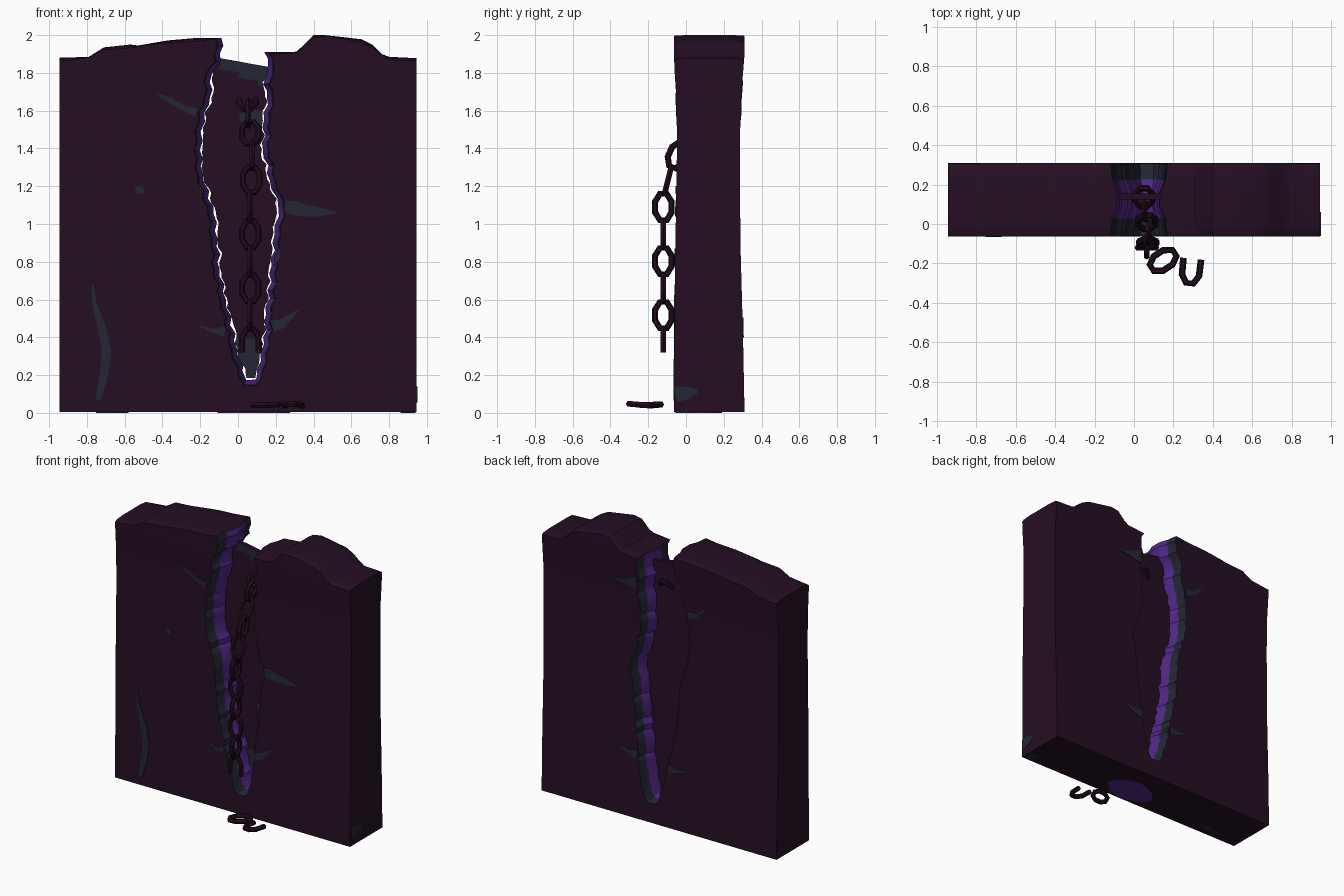
import bpy, bmesh, math, random
from mathutils import Vector, Matrix

if "Cube" in bpy.data.objects:
    bpy.data.objects.remove(bpy.data.objects["Cube"])
random.seed(4)

def mat(name, c):
    m = bpy.data.materials.new(name)
    m.diffuse_color = (*c, 1)
    m.use_nodes = True
    m.node_tree.nodes["Principled BSDF"].inputs["Base Color"].default_value = m.diffuse_color
    return m

STONE = mat("dark plum stone", (0.0185, 0.0047, 0.0168))
PURPLE = mat("glowing purple", (0.088, 0.021, 0.25))
SLATE = mat("slate stain", (0.0170, 0.0205, 0.0345))
IRON = mat("chain iron", (0.0145, 0.0034, 0.0115))

def finish(bm, name, mats, smooth=None):
    bmesh.ops.recalc_face_normals(bm, faces=bm.faces)
    me = bpy.data.meshes.new(name)
    bm.to_mesh(me)
    bm.free()
    for m in mats:
        me.materials.append(m)
    ob = bpy.data.objects.new(name, me)
    bpy.context.collection.objects.link(ob)
    if smooth:
        bpy.ops.object.select_all(action='DESELECT')
        ob.select_set(True)
        bpy.context.view_layer.objects.active = ob
        bpy.ops.object.shade_smooth_by_angle(angle=math.radians(smooth))
    return ob

def lerp_table(t, pts):
    if t <= pts[0][0]:
        return pts[0][1]
    for (a, va), (b, vb) in zip(pts, pts[1:]):
        if t <= b:
            return va + (vb - va) * (t - a) / (b - a)
    return pts[-1][1]

# slightly waisted front and back of the wall, y by height
KNOTS = [0, 0.4, 0.9, 1.4, 1.65, 1.8, 1.9]
front_y = lambda z: lerp_table(z, list(zip(KNOTS, [-.063, -.06, -.056, -.048, -.05, -.06, -.064])))
back_y = lambda z: lerp_table(z, list(zip(KNOTS, [.31, .302, .288, .285, .29, .302, .31])))

# crack outline
left = [(-.12, 1.985), (-.12, 1.86), (-.17, 1.79), (-.18, 1.67), (-.21, 1.59), (-.235, 1.39), (-.215, 1.26),
        (-.16, 1.05), (-.14, .92), (-.13, .76), (-.095, .6), (-.035, .33), (0, .2), (.03, .145)]
right = [(.1, .145), (.13, .22), (.17, .36), (.18, .52), (.21, .78), (.225, .94), (.245, 1.09), (.2, 1.23),
         (.165, 1.39), (.17, 1.55), (.185, 1.67), (.165, 1.74), (.19, 1.84), (.17, 1.91)]

def jagged(pts):
    out = [pts[0]]
    for (a, b), (c, d) in zip(pts, pts[1:]):
        n = max(1, round(math.hypot(c - a, d - b) / 0.045))
        for k in range(1, n + 1):
            j = (0.010 if len(out) % 2 else -0.008) * (k < n)
            out.append((a + (c - a) * k / n + j, b + (d - b) * k / n))
    return out

left, right = jagged(left), jagged(right)
crack = left + right
left_x = lambda z: lerp_table(z, [(q, p) for p, q in reversed(left)])
right_x = lambda z: lerp_table(z, [(q, p) for p, q in right])

# wall: one outline swept through depth, with a ridge inside the crack
X, BASE = 0.946, 0.004
top_l = [(-X, 1.88), (-.79, 1.885), (-.71, 1.935), (-.57, 1.95), (-.53, 1.945), (-.37, 1.972), (-.22, 1.985)]
top_r = [(.31, 1.912), (.345, 1.945), (.40, 2.0), (.46, 2.0), (.655, 1.978), (.71, 1.95), (.76, 1.90), (.8, 1.885), (X, 1.878)]
outline = [(-X, BASE)] + top_l + crack + top_r + [(X, BASE)]
c0, c1 = 1 + len(top_l), 1 + len(top_l) + len(crack)
RINGS = [(0, 0, .02), (.05, .003, .006), (.24, .009, 0), (.40, .032, 0), (.62, .032, 0), (.78, .009, 0), (.95, .003, .006), (1, 0, .018)]
bm = bmesh.new()
rings = []
for t, inset, drop in RINGS:
    ring = []
    for i, (x, z) in enumerate(outline):
        if c0 <= i < c1 and inset:
            a, b = outline[max(i - 2, c0)], outline[min(i + 2, c1 - 1)]
            n = Vector((-(b[1] - a[1]), b[0] - a[0])).normalized()
            x, z = x + n.x * inset, z + (n.y * inset if z < 0.4 else 0)
        if z > 1.87:
            z -= drop * (0.6 + 0.4 * math.sin(i * 2.1))
        ring.append(bm.verts.new((x, t, z)))
    rings.append(ring)
N = len(outline)
for j, (r, s) in enumerate(zip(rings, rings[1:])):
    for i in range(N):
        k = (i + 1) % N
        f = bm.faces.new((r[i], r[k], s[k], s[i]))
        if c0 <= i < c1 - 1:
            f.material_index = 2 if j in (0, 1, 5, 6) else 1
bm.faces.new(rings[0])
bm.faces.new(rings[-1])
for z in KNOTS[1:-1]:
    bmesh.ops.bisect_plane(bm, geom=bm.verts[:] + bm.edges[:] + bm.faces[:], plane_co=(0, 0, z), plane_no=(0, 0, 1), dist=1e-5)
for v in bm.verts:
    f, b = front_y(v.co.z), back_y(v.co.z)
    v.co.y = f + v.co.y * (b - f)
bmesh.ops.triangulate(bm, faces=[f for f in bm.faces if len(f.verts) > 4])
finish(bm, "cracked_wall", [STONE, PURPLE, SLATE], 35)

# thin slab hanging in the middle of the crack
bm = bmesh.new()
ROWS, COLS = 64, 10
sides = []
for y in (.125, .155):
    random.seed(7)
    grid = []
    for r in range(ROWS + 1):
        t = r / ROWS
        gl, gr = random.uniform(.032, .046), random.uniform(.032, .046)
        row = []
        for c in range(COLS + 1):
            u = c / COLS
            z = .185 + t * (1.88 - .05 * u - .185)
            a, b = left_x(z) + gl, right_x(z) - gr
            if t > .96:
                a, b = left_x(z) + .015, right_x(z) - .015
            row.append(bm.verts.new((a + (b - a) * u, y, z)))
        grid.append(row)
    sides.append(grid)
    for r in range(ROWS):
        for c in range(COLS):
            f = bm.faces.new((grid[r][c], grid[r][c + 1], grid[r + 1][c + 1], grid[r + 1][c]))
            p = f.calc_center_median()
            stain = (p.z > 1.79 - .45 * p.x or p.z < .40
                     or (p.x > 0 and abs(p.z - 1.56) < .02 + .15 * p.x))
            f.material_index = 1 if stain and y < .13 else 0
A, B = sides
rim = lambda g: g[0] + [row[-1] for row in g[1:]] + g[-1][-2::-1] + [row[0] for row in g[-2:0:-1]]
ra, rb = rim(A), rim(B)
for i in range(len(ra)):
    k = (i + 1) % len(ra)
    bm.faces.new((ra[i], ra[k], rb[k], rb[i]))
finish(bm, "crack_slab", [STONE, SLATE])

# thin stain plates that taper along a path of (u, v, half width)
def stains(name, paths, place, material):
    bm = bmesh.new()
    for path in paths:
        secs = []
        for i, (u, v, w) in enumerate(path):
            a, b = path[max(i - 1, 0)], path[min(i + 1, len(path) - 1)]
            n = Vector((a[1] - b[1], b[0] - a[0])).normalized() * w
            secs.append([bm.verts.new(place(u + s * n.x, v + s * n.y, d))
                         for s, d in ((1, -.004), (-1, -.004), (-1, .004), (1, .004))])
        for p, q in zip(secs, secs[1:]):
            for k in range(4):
                bm.faces.new((p[k], p[(k + 1) % 4], q[(k + 1) % 4], q[k]))
        bm.faces.new(secs[0])
        bm.faces.new(secs[-1])
    finish(bm, name, [material])

stains("front_stains", [
    [(-.43, 1.69, .004), (-.36, 1.655, .015), (-.29, 1.615, .014), (-.22, 1.59, .022)],
    [(.25, 1.09, .03), (.30, 1.085, .04), (.36, 1.07, .03), (.42, 1.065, .026), (.52, 1.06, .004)],
    [(.18, .46, .03), (.23, .47, .025), (.32, .545, .004)],
    [(-.2, .46, .004), (-.13, .435, .012), (-.07, .43, .028)],
    [(-.545, 1.19, .008), (-.52, 1.18, .022), (-.495, 1.17, .008)],
    [(.193, .78, .004), (.208, .83, .016), (.222, .87, .004)],
    [(-.77, .68, .004), (-.76, .58, .012), (-.72, .45, .022), (-.695, .32, .026), (-.71, .2, .022), (-.74, .07, .015)],
], lambda u, v, d: (u, front_y(v) + d, v), SLATE)
stains("back_stains", [
    [(.38, 1.70, .004), (.28, 1.70, .02), (.19, 1.71, .05)],
    [(-.36, 1.66, .004), (-.29, 1.60, .015), (-.22, 1.58, .03)],
    [(.33, .50, .004), (.24, .47, .018), (.18, .46, .035)],
    [(-.2, .44, .004), (-.13, .43, .015), (-.07, .43, .03)],
], lambda u, v, d: (u, back_y(v) - d, v), SLATE)
stains("end_stain", [[(-.055, .095, .04), (0, .105, .035), (.06, .115, .012)]],
       lambda u, v, d: (X - d, u, v), SLATE)
stains("base_glow", [[(-.1, .03, .03), (-.03, .05, .09), (.1, .07, .12), (.2, .07, .09), (.27, .08, .03)]],
       lambda u, v, d: (u, v, BASE + d), PURPLE)
stains("base_stain", [[(-.75, .0, .01), (-.66, .01, .03), (-.58, .02, .01)], [(.86, -.01, .045), (.94, -.01, .04)]],
       lambda u, v, d: (u, v, BASE + d), SLATE)

# chain links: eight-sided loops with six-sided wire; open ones are broken
def link(bm, pos, rot, opened=False, r=.017):
    pts = [(.047 * math.cos(a), .075 * math.sin(a)) for a in (math.pi / 4 * (i + .5) for i in range(8))]
    if opened:
        pts = [(-.045, -.055)] + [pts[3], pts[2], pts[1], pts[0]] + [(.045, -.055)]
    n = len(pts)
    M = Matrix.Translation(pos) @ rot
    secs = []
    for i, p in enumerate(pts):
        a = pts[max(i - 1, 0)] if opened else pts[i - 1]
        b = pts[min(i + 1, n - 1)] if opened else pts[(i + 1) % n]
        t = Vector((b[0] - a[0], 0, b[1] - a[1])).normalized()
        out = Vector((t.z, 0, -t.x))
        secs.append([bm.verts.new(M @ (Vector((p[0], 0, p[1])) + out * r * math.cos(q) + Vector((0, r * math.sin(q), 0))))
                     for q in (math.tau * k / 6 for k in range(6))])
    for i in range(n - 1 if opened else n):
        p, q = secs[i], secs[(i + 1) % n]
        for k in range(6):
            bm.faces.new((p[k], p[(k + 1) % 6], q[(k + 1) % 6], q[k]))
    if opened:
        bm.faces.new(secs[0])
        bm.faces.new(secs[-1])

R = lambda deg, ax: Matrix.Rotation(math.radians(deg), 4, ax)
bm = bmesh.new()
hang = [(.065, -.12, .375 + .143 * i, 0) for i in range(6)]
hang += [(.07, -.095, 1.235, -14), (.075, -.045, 1.365, -24), (.065, .01, 1.48, -30), (.055, .08, 1.585, -38), (.05, .135, 1.66, -42)]
for i, (x, y, z, tilt) in enumerate(hang):
    link(bm, (x, y, z), R(tilt, 'X') @ R(90 * (i % 2), 'Z'), i == 0)
finish(bm, "hanging_chain", [IRON])

# two links fallen on the ground
bm = bmesh.new()
link(bm, (.148, -.185, .042), R(-57, 'Z') @ R(-88, 'X'))
link(bm, (.29, -.232, .042), R(-6, 'Z') @ R(85, 'X'), True)
finish(bm, "fallen_links", [IRON])
